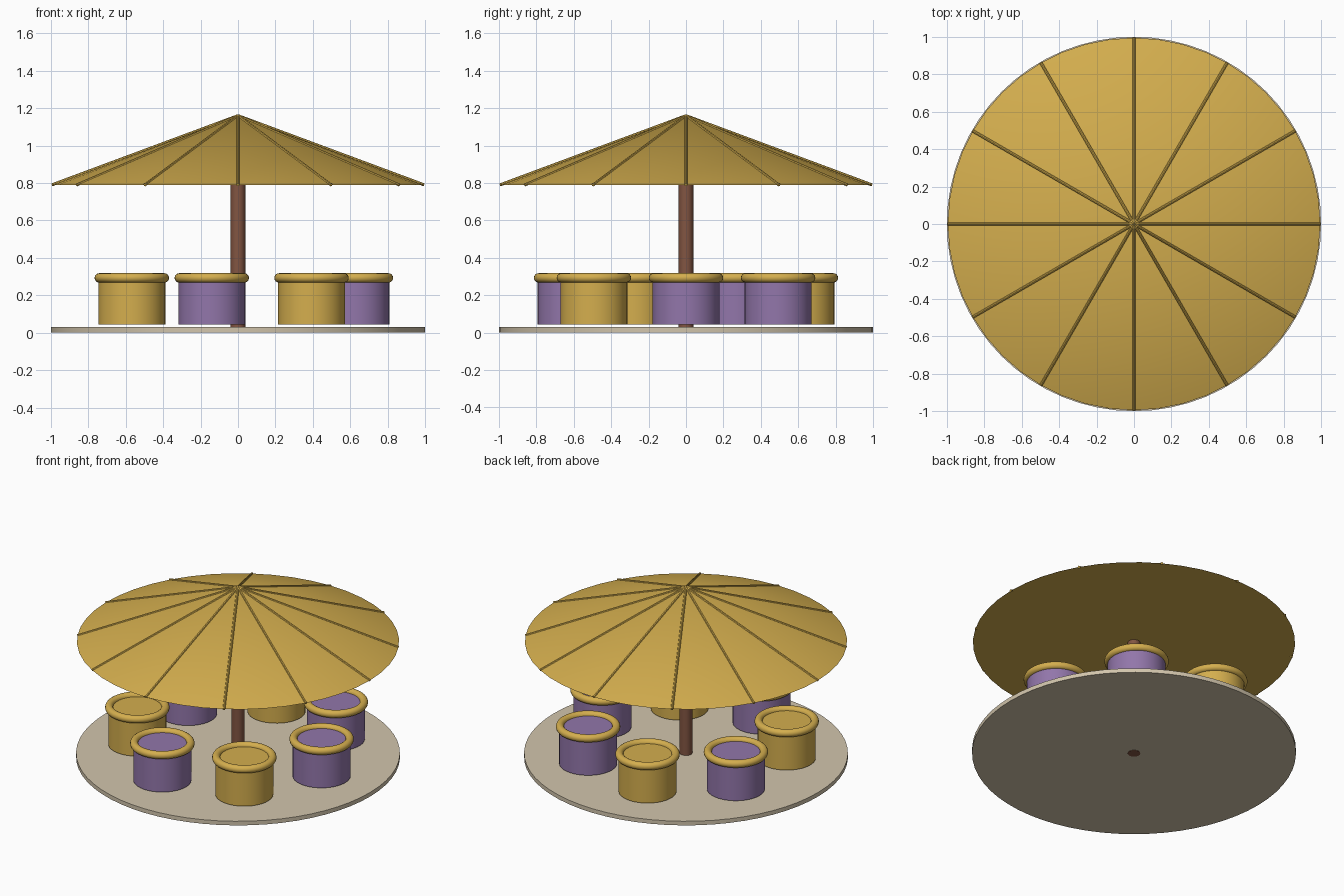
import bpy
from math import sin, cos, pi, radians
from mathutils import Vector

default = bpy.data.objects.get("Cube")
if default:
    bpy.data.objects.remove(default, do_unlink=True)


def material(name, r, g, b):
    """Flat material from 0-255 display values, stored as linear."""
    lin = [((c / 255 + 0.055) / 1.055) ** 2.4 for c in (r, g, b)] + [1]
    mat = bpy.data.materials.new(name)
    mat.use_nodes = True
    mat.diffuse_color = lin
    mat.node_tree.nodes["Principled BSDF"].inputs["Base Color"].default_value = lin
    return mat


gold = material("gold", 212, 174, 78)
purple = material("purple", 146, 118, 170)
brown = material("brown", 130, 85, 66)
stone = material("pale stone", 210, 197, 172)


def finish(name, mat):
    """Name, colour and smooth the primitive just added."""
    obj = bpy.context.object
    obj.name = name
    obj.data.materials.append(mat)
    bpy.ops.object.shade_smooth_by_angle(angle=radians(30))
    return obj


def cylinder(name, mat, radius, bottom, top, x=0, y=0, sides=48):
    bpy.ops.mesh.primitive_cylinder_add(
        vertices=sides, radius=radius, depth=top - bottom,
        location=(x, y, (bottom + top) / 2))
    return finish(name, mat)


def rod(name, mat, radius, start, end):
    """Thin cylinder between two points."""
    start, end = Vector(start), Vector(end)
    axis = end - start
    bpy.ops.mesh.primitive_cylinder_add(
        vertices=8, radius=radius, depth=axis.length,
        location=(start + end) / 2, rotation=axis.to_track_quat('Z', 'Y').to_euler())
    return finish(name, mat)


# Floor and central pole
cylinder("floor_disc", stone, 1.0, 0.002, 0.03, sides=64)
cylinder("center_pole", brown, 0.039, 0, 0.80, sides=24)

# Conical canopy with a flat underside
EAVE, PEAK, RIM = 0.79, 1.16, 0.995
bpy.ops.mesh.primitive_cone_add(
    vertices=48, radius1=RIM, radius2=0, depth=PEAK - EAVE,
    location=(0, 0, (EAVE + PEAK) / 2))
finish("canopy", gold)

# Ribs running from the peak to the rim
for i in range(12):
    a = i * pi / 6
    rod(f"canopy_rib_{i + 1}", gold, 0.008,
        (0, 0, PEAK), (RIM * cos(a), RIM * sin(a), EAVE))

# Ring of seven tubs with rolled rims
TUBS = 7
for i in range(TUBS):
    a = 2 * pi * i / TUBS
    x, y = 0.63 * cos(a), 0.63 * sin(a)
    is_gold = i > 0 and i % 2 == 0
    cylinder(f"tub_{i + 1}", gold if is_gold else purple, 0.179, 0.043, 0.295, x, y)
    bpy.ops.mesh.primitive_torus_add(
        major_radius=0.174, minor_radius=0.025, major_segments=48,
        minor_segments=16, location=(x, y, 0.293))
    finish(f"tub_rim_{i + 1}", gold)
